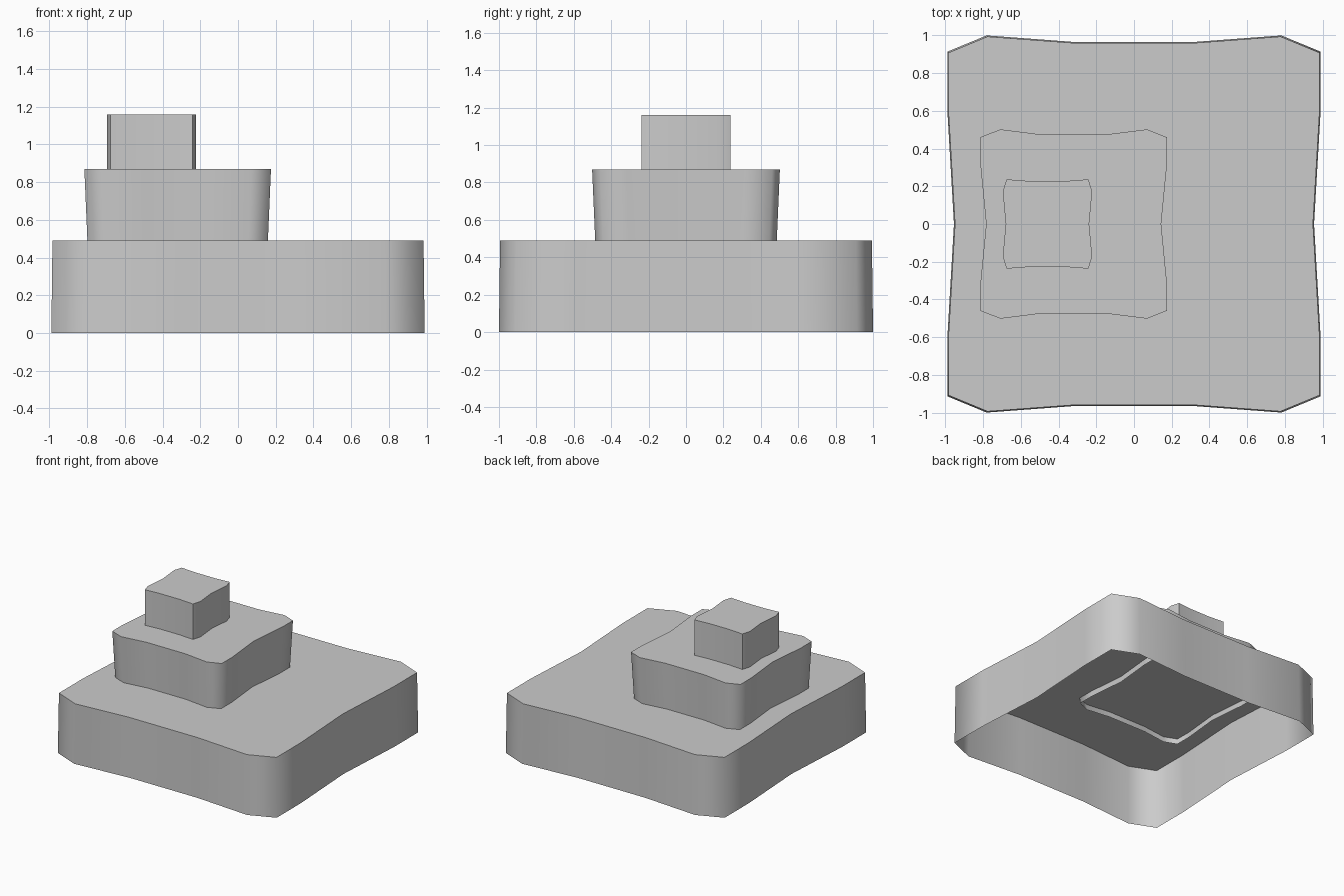
import bpy, bmesh
from math import radians

cube = bpy.data.objects.get("Cube")
if cube:
    bpy.data.objects.remove(cube, do_unlink=True)

# single plain grey material
grey = bpy.data.materials.new("plain_grey")
grey.use_nodes = True
colour = (0.6, 0.6, 0.6, 1)
grey.diffuse_color = colour
grey.node_tree.nodes["Principled BSDF"].inputs["Base Color"].default_value = colour


def outline(quarter):
    """Mirror one quarter (front middle to side middle) into a closed loop."""
    half = quarter + [(x, -y) for x, y in reversed(quarter[:-1])]
    return half + [(-x, -y) for x, y in half]


def tier(name, quarter, centre_x, z_low, z_high, low_scale, high_scale):
    """Pinched block with flat lid and open underside."""
    bm = bmesh.new()
    rings = []
    for z, s in ((z_low, low_scale), (z_high, high_scale)):
        rings.append([bm.verts.new((centre_x + x * s, y * s, z))
                      for x, y in outline(quarter)])
    low, high = rings
    for i in range(len(low)):
        j = (i + 1) % len(low)
        bm.faces.new((low[i], low[j], high[j], high[i]))
    bm.faces.new(high)
    bmesh.ops.recalc_face_normals(bm, faces=bm.faces)
    mesh = bpy.data.meshes.new(name)
    bm.to_mesh(mesh)
    bm.free()
    mesh.materials.append(grey)
    obj = bpy.data.objects.new(name, mesh)
    bpy.context.collection.objects.link(obj)
    # soft walls, crisp lid edge
    bpy.ops.object.select_all(action='DESELECT')
    obj.select_set(True)
    bpy.context.view_layer.objects.active = obj
    bpy.ops.object.shade_smooth_by_angle(angle=radians(75))


# quarter outlines run from the front edge round the corner to the side middle
base_shape = [(0.31, -0.963), (0.78, -0.998), (0.988, -0.912), (0.988, -0.6), (0.953, 0)]
middle_shape = [(0.175, -0.475), (0.389, -0.502), (0.495, -0.46), (0.495, -0.32), (0.464, 0)]
top_shape = [(0.09, -0.227), (0.217, -0.237), (0.237, -0.172), (0.221, 0)]

tier("base_tier", base_shape, 0, 0, 0.49, 1.002, 0.996)
tier("middle_tier", middle_shape, -0.32, 0.445, 0.87, 0.963, 1)
tier("top_tier", top_shape, -0.459, 0.84, 1.16, 1, 1)
